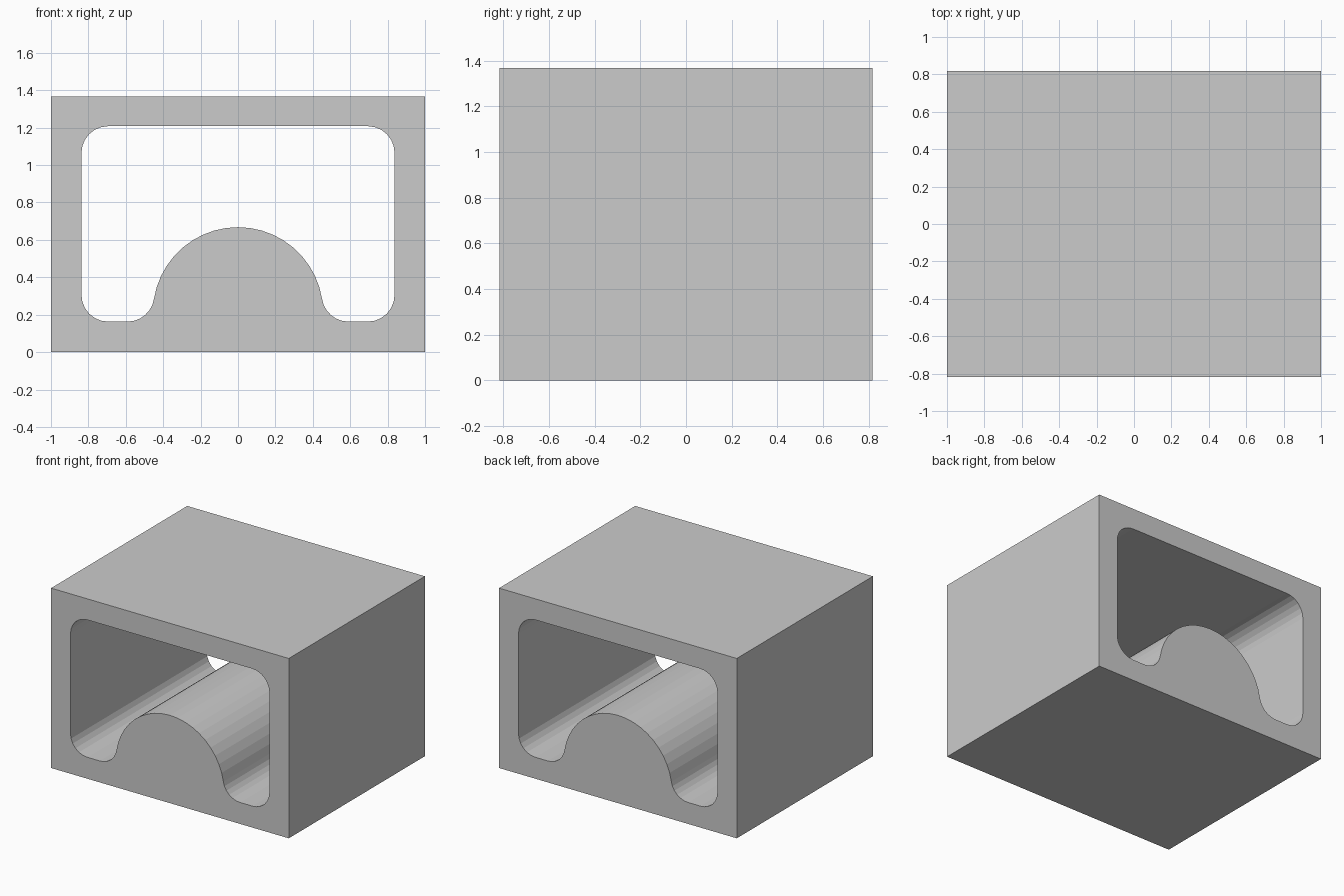
import bpy, bmesh
from math import sin, cos, pi, atan2, hypot

if "Cube" in bpy.data.objects:
    bpy.data.objects.remove(bpy.data.objects["Cube"])

W, H, D = 1.0, 1.368, 0.818       # half width, height, half depth
IX, Z0, Z1 = 0.837, 0.163, 1.208  # opening half width, floor, ceiling
R = 0.143                         # corner and fillet radius
DOME_R, DOME_Z = 0.455, 0.213     # arched floor ridge


def arc(cx, cz, r, a0, a1, n):
    return [(cx + r * cos(a0 + (a1 - a0) * i / n),
             cz + r * sin(a0 + (a1 - a0) * i / n)) for i in range(n + 1)]


# Fillet centre that is tangent to both the floor and the dome
fz = Z0 + R
fx = ((DOME_R + R) ** 2 - (fz - DOME_Z) ** 2) ** 0.5
a = atan2(fz - DOME_Z, fx)

# Right half of the opening, from the dome top round to the ceiling
right = arc(0, DOME_Z, DOME_R, pi / 2, a, 10)
right += arc(fx, fz, R, pi + a, 1.5 * pi, 6)[1:]
right += arc(IX - R, Z0 + R, R, -pi / 2, 0, 6)
right += arc(IX - R, Z1 - R, R, 0, pi / 2, 6)
opening = right + [(-x, z) for x, z in reversed(right[1:])]
outer = [(-W, 0), (W, 0), (W, H), (-W, H)]

# Fill the front face around the opening, then extrude it to the back
bm = bmesh.new()
edges = []
for loop in (outer, opening):
    vs = [bm.verts.new((x, -D, z)) for x, z in loop]
    edges += [bm.edges.new((v, vs[i - 1])) for i, v in enumerate(vs)]
bmesh.ops.triangle_fill(bm, edges=edges, use_beauty=True)
ext = bmesh.ops.extrude_face_region(bm, geom=bm.faces[:], use_keep_orig=True)
moved = [g for g in ext["geom"] if isinstance(g, bmesh.types.BMVert)]
bmesh.ops.translate(bm, verts=moved, vec=(0, 2 * D, 0))
bmesh.ops.recalc_face_normals(bm, faces=bm.faces[:])

mesh = bpy.data.meshes.new("tunnel_block")
bm.to_mesh(mesh)
bm.free()
bpy.context.collection.objects.link(bpy.data.objects.new("tunnel_block", mesh))
